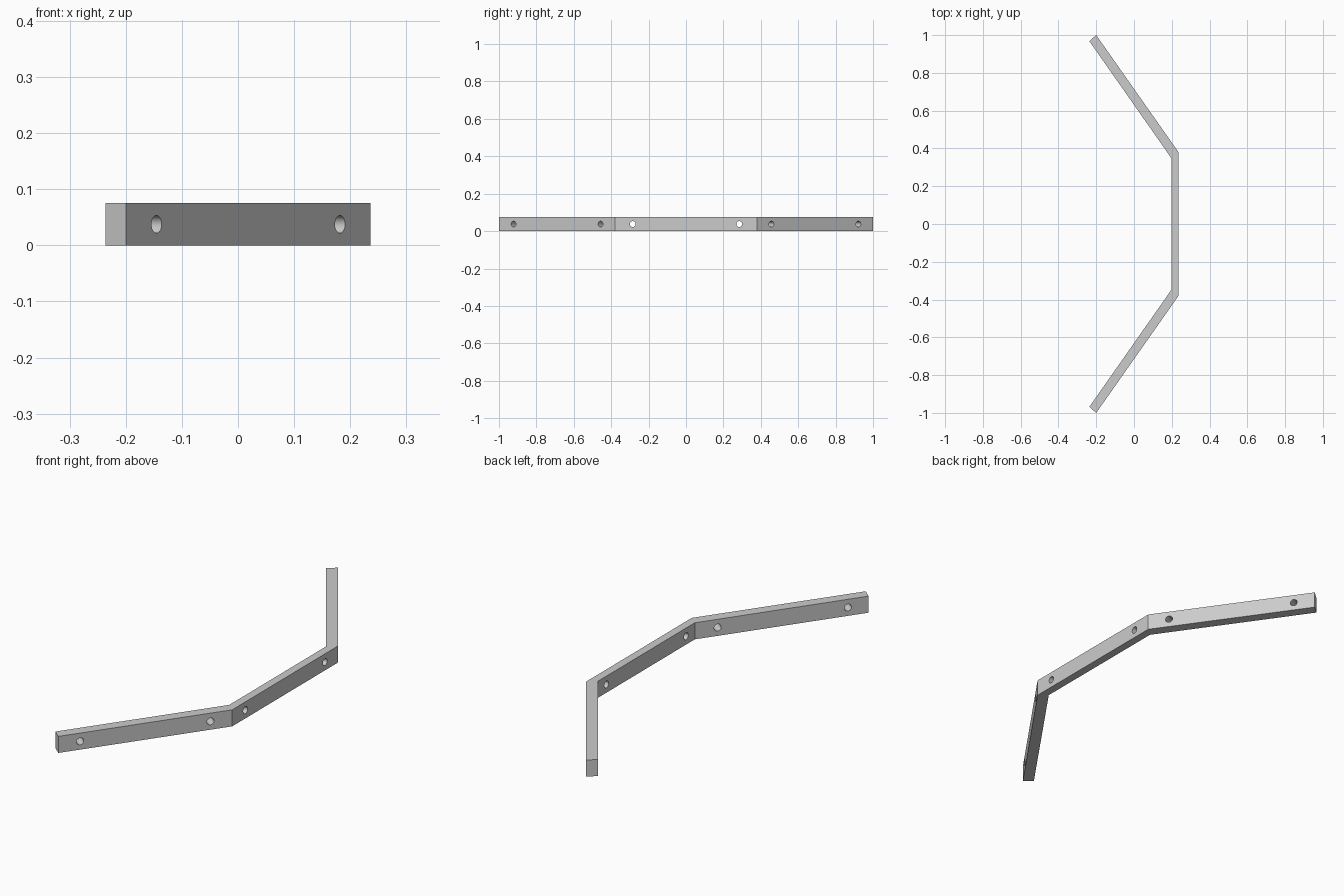
import bpy, bmesh, math
from mathutils import Vector

if "Cube" in bpy.data.objects:
    bpy.data.objects.remove(bpy.data.objects["Cube"])

HEIGHT = 0.075
HOLE_R = 0.0157

# Bent strip: half outline (outer edge, then inner edge), mirrored over y
outer = [(-0.2, 1.0), (0.2365, 0.379)]
inner = [(0.199, 0.347), (-0.2365, 0.968)]
mirror = lambda pts: [(x, -y) for x, y in reversed(pts)]
outline = outer + mirror(outer) + mirror(inner) + inner

bm = bmesh.new()
# One prism per straight segment keeps the bend lines, then weld the joints
low = [bm.verts.new((x, y, 0)) for x, y in outline]
quads = [(0, 1, 6, 7), (1, 2, 5, 6), (2, 3, 4, 5)]
faces = [bm.faces.new([low[i] for i in q]) for q in quads]
ext = bmesh.ops.extrude_face_region(bm, geom=faces)
top = [v for v in ext["geom"] if isinstance(v, bmesh.types.BMVert)]
bmesh.ops.translate(bm, verts=top, vec=(0, 0, HEIGHT))
bmesh.ops.recalc_face_normals(bm, faces=bm.faces[:])
mesh = bpy.data.meshes.new("bent_bracket")
bm.to_mesh(mesh)
bm.free()
bracket = bpy.data.objects.new("bent_bracket", mesh)
bpy.context.collection.objects.link(bracket)


def drill(x, y, nx, ny):
    """Cut a round hole through the strip along the given normal."""
    axis = Vector((nx, ny, 0))
    bpy.ops.mesh.primitive_cylinder_add(
        vertices=32, radius=HOLE_R, depth=0.2, location=(x, y, HEIGHT / 2),
        rotation=axis.to_track_quat('Z', 'Y').to_euler())
    cutter = bpy.context.object
    cutter.name = "hole_cutter"
    cutter.hide_render = True
    mod = bracket.modifiers.new("hole", 'BOOLEAN')
    mod.operation = 'DIFFERENCE'
    mod.solver = 'EXACT'
    mod.object = cutter
    bpy.context.view_layer.objects.active = bracket
    bpy.ops.object.modifier_apply(modifier=mod.name)
    bpy.data.objects.remove(cutter, do_unlink=True)


# Two screw holes in each of the three segments
angle = math.atan2(0.4365, 0.621)
for side in (-1, 1):
    drill(0.218, 0.285 * side, 1, 0)
    for x, y in ((-0.145, 0.922), (0.182, 0.457)):
        drill(x, y * side, math.cos(angle), math.sin(angle) * side)

bpy.ops.object.select_all(action='DESELECT')
bracket.select_set(True)
bpy.context.view_layer.objects.active = bracket
bpy.ops.object.shade_smooth_by_angle(angle=math.radians(30))
